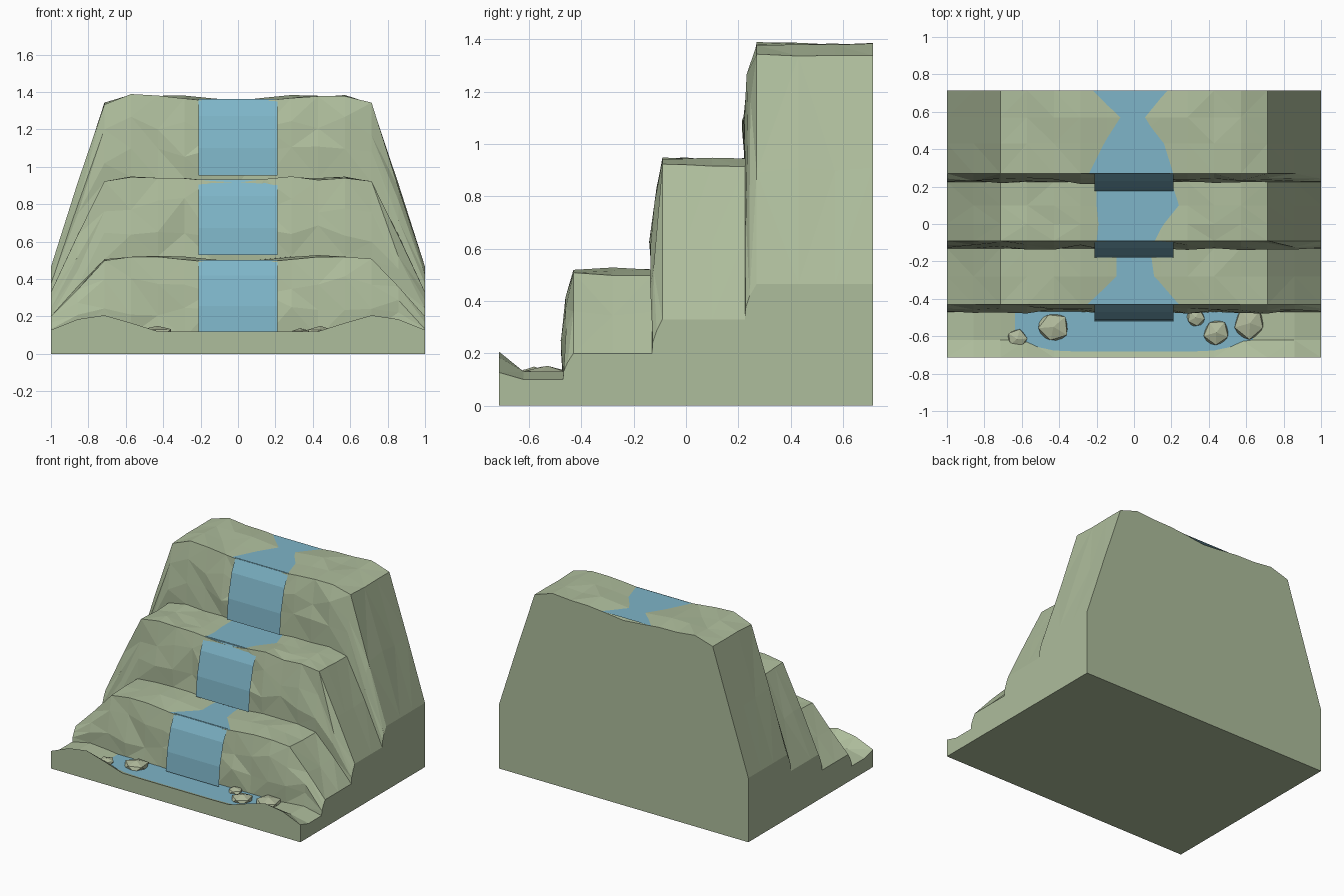
import bpy, bmesh, math, random
from mathutils import Vector

if "Cube" in bpy.data.objects:
    bpy.data.objects.remove(bpy.data.objects["Cube"])

random.seed(4)


def material(name, rgb):
    m = bpy.data.materials.new(name)
    lin = [((c / 255 + 0.055) / 1.055) ** 2.4 for c in rgb]
    m.diffuse_color = (*lin, 1)
    m.use_nodes = True
    m.node_tree.nodes["Principled BSDF"].inputs["Base Color"].default_value = m.diffuse_color
    return m


STONE = material("mossy stone", (174, 189, 156))
ROCK = material("pale rock", (177, 186, 156))
WATER = material("water blue", (126, 181, 200))


def finish(bm, name, mat, recalc=True):
    if recalc:
        bmesh.ops.recalc_face_normals(bm, faces=bm.faces[:])
    me = bpy.data.meshes.new(name)
    bm.to_mesh(me)
    bm.free()
    me.materials.append(mat)
    ob = bpy.data.objects.new(name, me)
    bpy.context.collection.objects.link(ob)
    return ob


def jit(a):
    return random.uniform(-a, a)


COLS = [i / 7 for i in range(-7, 8)]
DEPTH = 0.714
POND_Z = 0.108

# each tier: water level, heights at |x| = 3/7, 4/7, 5/7, 1, then rows of (y, stream left, stream right)
TIERS = [
    (0.50, (0.523, 0.520, 0.503, 0.20),
     [(-0.43, 0.25, 0.24), (-0.28, 0.09, 0.11), (-0.13, 0.09, 0.09)]),
    (0.93, (0.935, 0.942, 0.917, 0.33),
     [(-0.09, 0.20, 0.10), (0.00, 0.19, 0.16), (0.10, 0.20, 0.24), (0.225, 0.20, 0.20)]),
    (1.36, (1.375, 1.383, 1.338, 0.465),
     [(0.27, 0.24, 0.21), (0.43, 0.16, 0.16), (0.57, 0.08, 0.05), (DEPTH, 0.22, 0.18)]),
]


def tier_row(level, heights, y, left, right):
    """One row across a terrace: a shallow stream bed, raised banks, falling sides."""
    row = []
    for x in COLS:
        i = round(abs(x) * 7)
        if i == 0:
            z = level - 0.1 * (left + right) / 2
        elif i <= 2:
            z = level + 0.1 * (abs(x) - (left if x < 0 else right))
        elif i <= 5:
            z = heights[i - 3] + jit(0.006)
        elif i == 6:
            z = (heights[2] + heights[3]) / 2 + jit(0.015)
        else:
            z = heights[3]
        row.append(Vector((x, y, z)))
    return row


def pond_row(y, zs):
    return [Vector((x, y, zs[round(abs(x) * 7)])) for x in COLS]


# hill rows from front to back
bed = [0.088, 0.088, 0.088, 0.090, 0.100, 0.118, 0.130, 0.10]
rows = [
    pond_row(-DEPTH, [0.118, 0.118, 0.118, 0.120, 0.165, 0.206, 0.185, 0.127]),
    pond_row(-0.62, bed),
    pond_row(-0.47, bed),
]
for level, heights, stations in TIERS:
    base = rows[-1]
    top = tier_row(level, heights, *stations[0])
    # rough cliff face
    for f, shift in ((0.32, 0.003), (0.66, 0.018)):
        mid = []
        for a, b in zip(base, top):
            edge = abs(a.x) > 0.99
            t = f + (0 if edge else jit(0.09))
            y = a.y + shift + (0 if edge else jit(0.014))
            mid.append(Vector((a.x, y, a.z + (b.z - a.z) * t)))
        rows.append(mid)
    rows.append(top)
    for s in stations[1:]:
        rows.append(tier_row(level, heights, *s))

# stepped hill as one solid
bm = bmesh.new()
grid = [[bm.verts.new(p) for p in r] for r in rows]
surface = []
for r0, r1 in zip(grid, grid[1:]):
    for i in range(len(COLS) - 1):
        a, b, c, d = r0[i], r0[i + 1], r1[i + 1], r1[i]
        if random.random() < 0.5:
            surface += [bm.faces.new((a, b, c)), bm.faces.new((a, c, d))]
        else:
            surface += [bm.faces.new((a, b, d)), bm.faces.new((b, c, d))]
fl, fr, br, bl = [bm.verts.new((x, y, 0)) for x, y in
                  ((-1, -DEPTH), (1, -DEPTH), (1, DEPTH), (-1, DEPTH))]
bm.faces.new([fl, fr] + grid[0][::-1])
bm.faces.new([br, bl] + grid[-1])
bm.faces.new([fr, br] + [r[-1] for r in grid[::-1]])
bm.faces.new([bl, fl] + [r[0] for r in grid])
bm.faces.new([bl, br, fr, fl])
finish(bm, "stepped_hill", STONE)


def water_plane(name, x0, x1, y0, y1, z):
    bm = bmesh.new()
    bm.faces.new([bm.verts.new(p) for p in
                  ((x0, y0, z), (x1, y0, z), (x1, y1, z), (x0, y1, z))])
    finish(bm, name, WATER, False)


# pond and terrace streams
water_plane("pond", -0.70, 0.70, -0.70, -0.462, POND_Z)
for n, (level, heights, st) in enumerate(TIERS, 1):
    water_plane(f"stream_{n}", -0.27, 0.27, st[0][0], st[-1][0], level)

# curved waterfall sheets
FALL = [(0.0, 0.0), (0.045, 0.22), (0.085, 0.64), (0.097, 1.0)]
for n, (y, top, low) in enumerate([(-0.425, 0.502, 0.118), (-0.082, 0.932, 0.528),
                                   (0.274, 1.362, 0.952)], 1):
    bm = bmesh.new()
    pts = [(y - dy, top + (low - top) * t) for dy, t in FALL]
    strip = [[bm.verts.new((x, *p)) for x in (-0.212, 0.212)] for p in pts]
    for a, b in zip(strip, strip[1:]):
        bm.faces.new((a[0], b[0], b[1], a[1]))
    finish(bm, f"waterfall_{n}", WATER, False)

# pond rocks
for n, (x, y, r) in enumerate([(-0.43, -0.55, 0.088), (-0.625, -0.615, 0.056),
                               (0.33, -0.50, 0.054), (0.44, -0.58, 0.078),
                               (0.62, -0.53, 0.092)], 1):
    bm = bmesh.new()
    bmesh.ops.create_icosphere(bm, subdivisions=1, radius=r)
    turn = random.uniform(0, math.tau)
    for v in bm.verts:
        p = v.co * random.uniform(0.88, 1.1)
        c, s = math.cos(turn), math.sin(turn)
        v.co = (x + p.x * c - p.y * s, y + p.x * s + p.y * c, 0.113 + p.z * 0.45)
    finish(bm, f"rock_{n}", ROCK)
